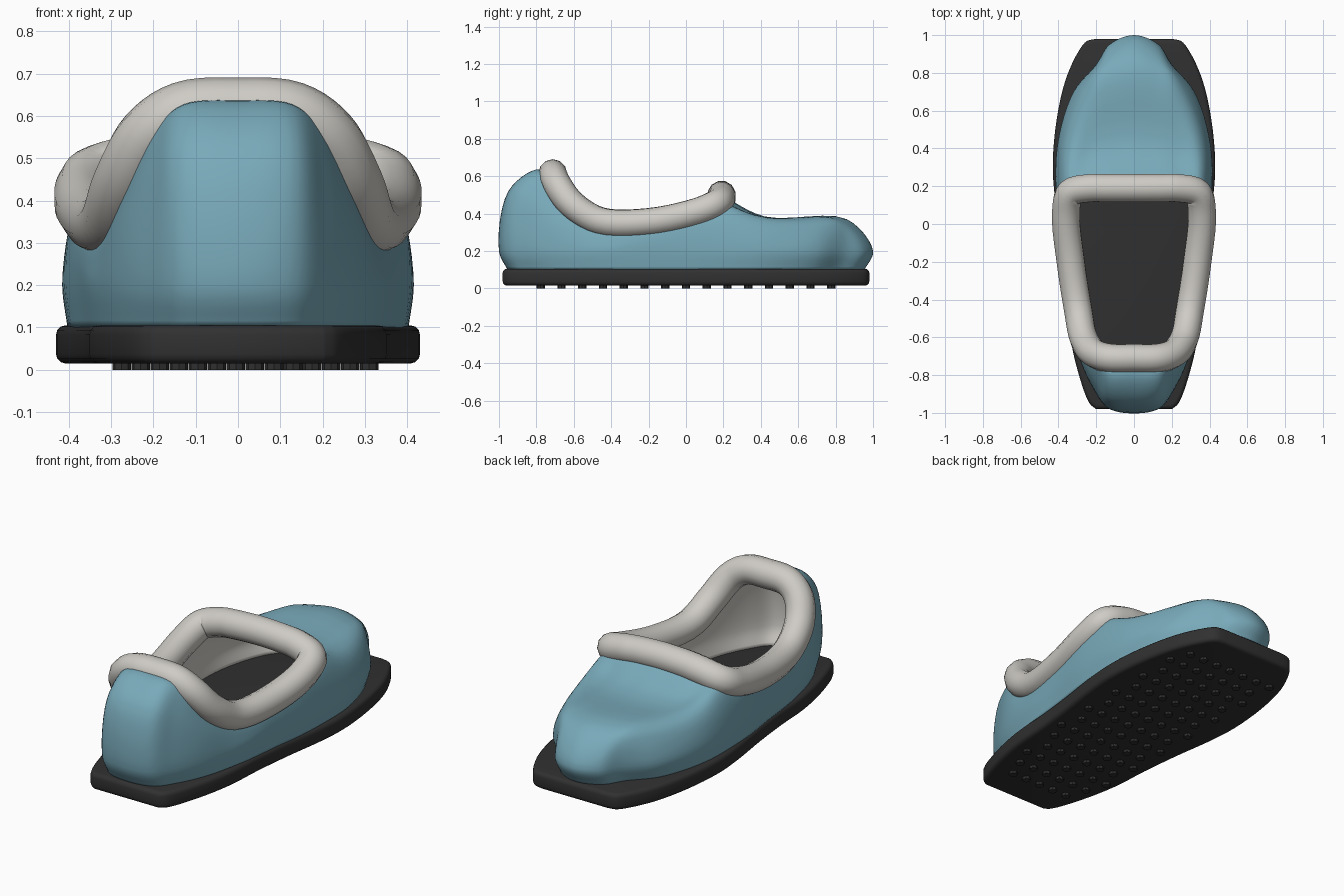
import bpy, bmesh, math
from mathutils import Vector

if "Cube" in bpy.data.objects:
    bpy.data.objects.remove(bpy.data.objects["Cube"])


def material(name, rgb):
    m = bpy.data.materials.new(name)
    m.diffuse_color = (*rgb, 1)
    m.use_nodes = True
    m.node_tree.nodes["Principled BSDF"].inputs["Base Color"].default_value = m.diffuse_color
    return m


BLUE = material("dusty blue", (0.19, 0.40, 0.49))
GREY = material("warm light grey", (0.62, 0.60, 0.56))
DARK = material("rubber black", (0.03, 0.03, 0.03))


def spline(pts, steps, closed):
    """Centripetal smooth curve through all the points."""
    p = [Vector(q) for q in pts]
    n = len(p)
    out = []
    for i in range(n if closed else n - 1):
        if closed:
            a, b, c, d = (p[(i + k) % n] for k in (-1, 0, 1, 2))
        else:
            b, c = p[i], p[i + 1]
            a = p[i - 1] if i else 2 * b - c
            d = p[i + 2] if i + 2 < n else 2 * c - b
        t = [0]
        for u, v in ((a, b), (b, c), (c, d)):
            t.append(t[-1] + max((v - u).length, 1e-6) ** 0.5)

        def mix(u, v, t0, t1, s):
            return u.lerp(v, (s - t0) / (t1 - t0))

        for k in range(steps):
            s = t[1] + (t[2] - t[1]) * k / steps
            ab, bc, cd = mix(a, b, t[0], t[1], s), mix(b, c, t[1], t[2], s), mix(c, d, t[2], t[3], s)
            out.append(mix(mix(ab, bc, t[0], t[2], s), mix(bc, cd, t[1], t[3], s), t[1], t[2], s))
    if not closed:
        out.append(p[-1])
    return out


def mirror_loop(half):
    """Close a half loop that starts and ends on x = 0."""
    return half + [(-q[0], *q[1:]) for q in half[-2:0:-1]]


def finish(name, bm, mats, angle=60):
    me = bpy.data.meshes.new(name)
    bm.to_mesh(me)
    bm.free()
    ob = bpy.data.objects.new(name, me)
    bpy.context.collection.objects.link(ob)
    for m in mats:
        me.materials.append(m)
    select(ob)
    bpy.ops.object.shade_smooth_by_angle(angle=math.radians(angle))
    return ob


def select(ob):
    bpy.ops.object.select_all(action='DESELECT')
    ob.select_set(True)
    bpy.context.view_layer.objects.active = ob


# Half loops of the upper, heel to toe
widest = [(0, -1), (.14, -.97), (.215, -.87), (.285, -.72), (.34, -.5), (.375, -.2),
          (.41, .1), (.405, .42), (.32, .7), (.2, .845), (.13, .95), (0, 1)]
shoulder = [(0, -.95, .52), (.14, -.93, .51), (.205, -.84, .46), (.28, -.7, .35),
            (.335, -.49, .25), (.375, -.2, .26), (.405, .1, .3), (.385, .4, .31),
            (.27, .68, .345), (.19, .80, .36), (.13, .83, .365), (0, .86, .37)]
upper_edge = [(0, -.80, .635), (.13, -.80, .625), (.2, -.75, .56), (.265, -.66, .43),
              (.32, -.48, .31), (.365, -.2, .31), (.39, .09, .37), (.35, .27, .42),
              (.24, .36, .39), (.16, .40, .385), (.08, .41, .385), (0, .42, .385)]
opening = [(0, -.712, .615), (.13, -.71, .605), (.21, -.685, .55), (.265, -.61, .45),
           (.295, -.46, .36), (.335, -.2, .355), (.36, .06, .41), (.335, .165, .455),
           (.23, .19, .485), (.15, .19, .494), (.08, .19, .498), (0, .19, .5)]
base = [(x * .97, y * .955, .1) for x, y in widest]
belly = [(x, y, .2) for x, y in widest]

# Upper shell with grey lining
rings = [spline(mirror_loop(h), 6, True) for h in (base, belly, shoulder, upper_edge, opening)]
columns = [spline(col, 6, False) for col in zip(*rings)]
bm = bmesh.new()
grid = [[bm.verts.new(v) for v in col] for col in columns]
for j in range(len(grid)):
    a, b = grid[j], grid[(j + 1) % len(grid)]
    for i in range(len(a) - 1):
        bm.faces.new((a[i], b[i], b[i + 1], a[i + 1]))
upper = finish("upper", bm, [BLUE, GREY])
shell = upper.modifiers.new("lining", 'SOLIDIFY')
shell.thickness = 0.015
shell.offset = -1
shell.material_offset = 1

# Padded collar round the opening
cu = bpy.data.curves.new("collar", 'CURVE')
cu.dimensions = '3D'
cu.bevel_depth = 0.076
cu.bevel_resolution = 4
path = spline(mirror_loop(opening), 5, True)
sp = cu.splines.new('POLY')
sp.points.add(len(path) - 1)
for pt, v in zip(sp.points, path):
    pt.co = (*v, 1)
sp.use_cyclic_u = True
collar = bpy.data.objects.new("collar", cu)
bpy.context.collection.objects.link(collar)
cu.materials.append(GREY)
select(collar)
bpy.ops.object.convert(target='MESH')
bpy.ops.object.shade_smooth()

# Sole slab
side = [(.2, -.98), (.235, -.95), (.3, -.77), (.345, -.55), (.36, -.33), (.385, -.1), (.42, .15),
        (.43, .32), (.41, .55), (.36, .77), (.29, .92), (.25, .968), (.2, .98)]
edge = spline([(x, y, .015) for x, y in side], 4, False)
bm = bmesh.new()
loop = [bm.verts.new(v) for v in edge] + [bm.verts.new((-v.x, v.y, v.z)) for v in reversed(edge)]
bottom = bm.faces.new(loop)
ext = bmesh.ops.extrude_face_region(bm, geom=[bottom])
bmesh.ops.translate(bm, vec=(0, 0, .09), verts=[v for v in ext["geom"] if isinstance(v, bmesh.types.BMVert)])
bmesh.ops.recalc_face_normals(bm, faces=bm.faces)
rims = [e for e in bm.edges if abs(e.verts[0].co.z - e.verts[1].co.z) < .01]
bmesh.ops.bevel(bm, geom=rims, offset=.022, segments=3, profile=.5, affect='EDGES')
finish("sole", bm, [DARK], 40)

# Staggered tread studs under the sole
bm = bmesh.new()
for row in range(15):
    y = (row - 7) * .111
    half_width = min(edge, key=lambda v: abs(v.y - y)).x
    for col in range(7):
        x = -.275 + .09 * col + .045 * (row % 2)
        if abs(x) < half_width - .06:
            made = bmesh.ops.create_cone(bm, cap_ends=True, segments=8, radius1=.022, radius2=.022, depth=.02)
            bmesh.ops.translate(bm, vec=(x, y, .01), verts=made["verts"])
finish("tread_studs", bm, [DARK], 30)
